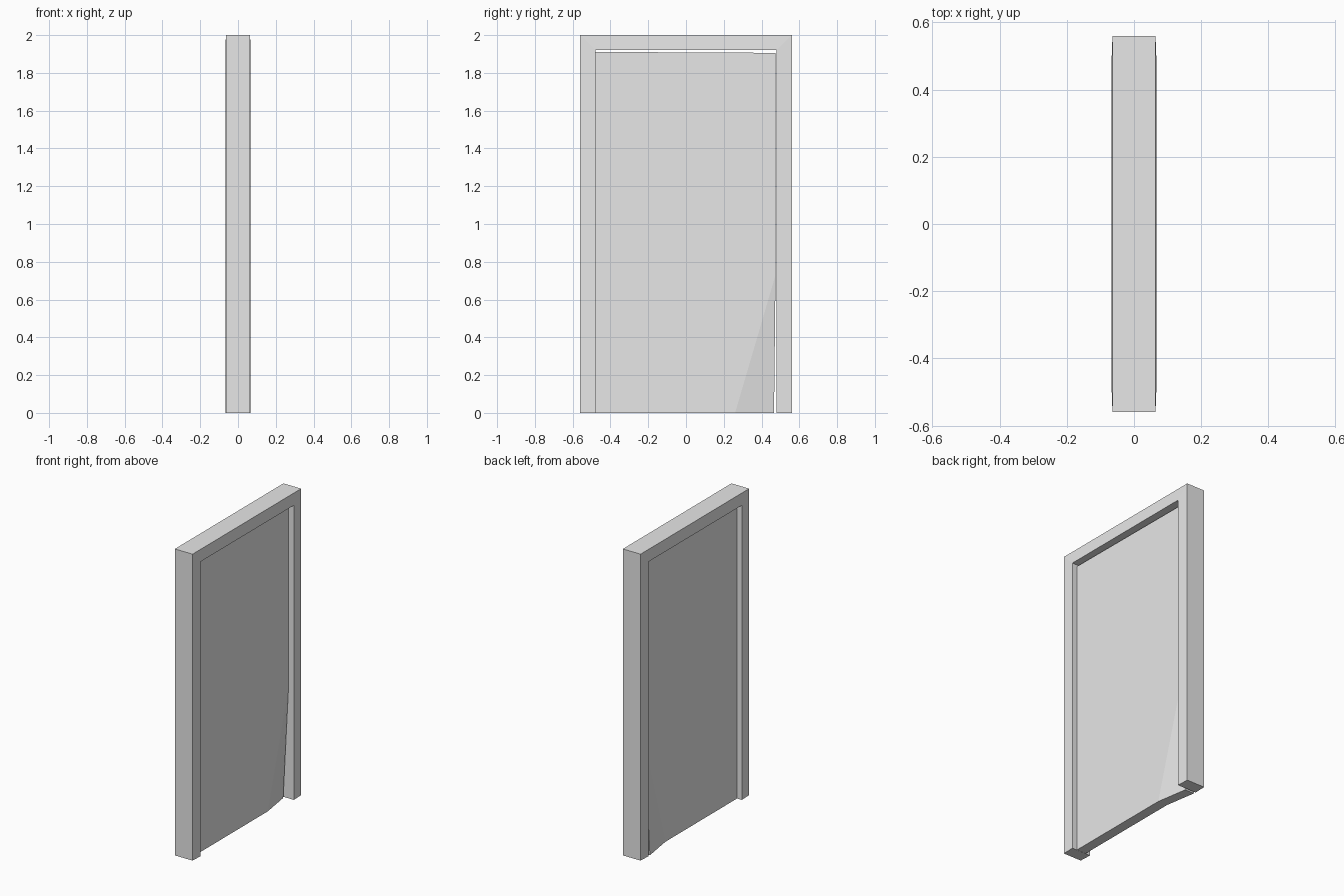
import bpy
import bmesh
from mathutils import Vector

cube = bpy.data.objects.get("Cube")
if cube:
    bpy.data.objects.remove(cube, do_unlink=True)

grey = bpy.data.materials.new("light_grey")
grey.use_nodes = True
grey.diffuse_color = (0.8, 0.8, 0.8, 1)
grey.node_tree.nodes["Principled BSDF"].inputs["Base Color"].default_value = (0.8, 0.8, 0.8, 1)


def finish(bm, name):
    """Turn a bmesh into a named grey object."""
    bmesh.ops.recalc_face_normals(bm, faces=bm.faces[:])
    mesh = bpy.data.meshes.new(name)
    bm.to_mesh(mesh)
    bm.free()
    mesh.materials.append(grey)
    obj = bpy.data.objects.new(name, mesh)
    bpy.context.collection.objects.link(obj)
    return obj


def arch(bm, x, half_width, height):
    """Four points running up one side, across and down the other."""
    path = [(-half_width, 0), (-half_width, height), (half_width, height), (half_width, 0)]
    return [bm.verts.new((x, y, z)) for y, z in path]


# Door frame: two jambs and a lintel, mitred, slightly thicker at the opening
bm = bmesh.new()
loops = [
    arch(bm, -0.064, 0.56, 2.0),
    arch(bm, 0.064, 0.56, 2.0),
    arch(bm, 0.067, 0.48, 1.922),
    arch(bm, -0.067, 0.48, 1.922),
]
for a, b in zip(loops, loops[1:] + loops[:1]):
    for i in range(3):
        bm.faces.new((a[i], a[i + 1], b[i + 1], b[i]))
for end in (0, 3):
    bm.faces.new([loop[end] for loop in loops])
finish(bm, "door_frame")

# Door panel: thin slab with a slightly sloping top edge
bm = bmesh.new()
bmesh.ops.create_cube(bm, size=1)
for v in bm.verts:
    side, top = v.co.y > 0, v.co.z > 0
    v.co.x *= 0.066
    v.co.y = 0.474 if side else -0.479
    v.co.z = (0 if not top else 1.906 if side else 1.911)

# Fold line across the lower corner, then push that corner back
fold_start, fold_end = Vector((0, 0.26, 0)), Vector((0, 0.474, 0.73))
normal = Vector((1, 0, 0)).cross(fold_end - fold_start)
bmesh.ops.bisect_plane(bm, geom=bm.verts[:] + bm.edges[:] + bm.faces[:],
                       plane_co=fold_start, plane_no=normal)
for v in bm.verts:
    if v.co.y > 0.47 and v.co.z < 0.01:
        v.co += Vector((-0.033, -0.008, 0))
finish(bm, "door_panel")
